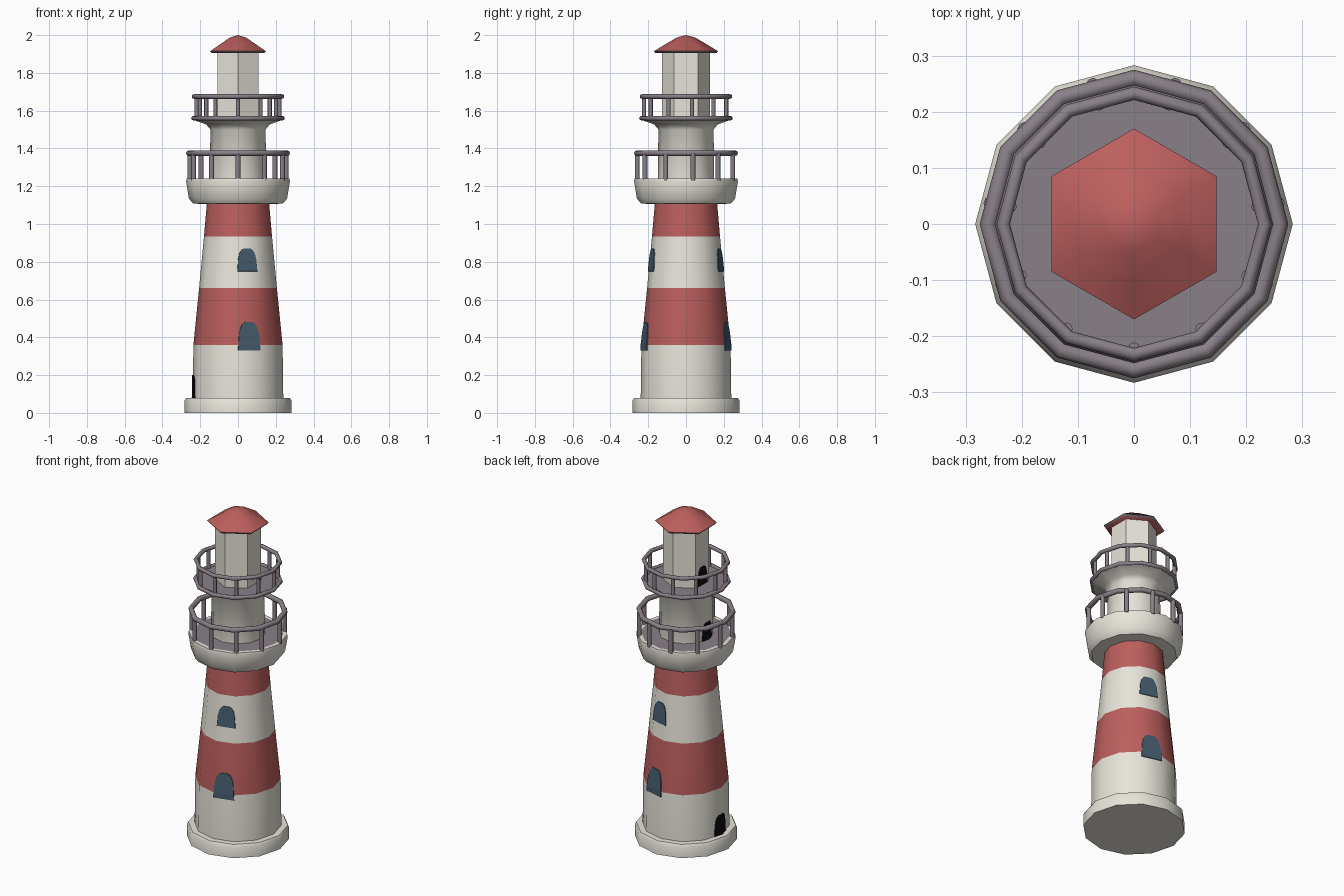
import bpy, bmesh, math
from mathutils import Vector

if "Cube" in bpy.data.objects:
    bpy.data.objects.remove(bpy.data.objects["Cube"])

def material(name, col):
    m = bpy.data.materials.new(name)
    m.diffuse_color = (*col, 1)
    m.use_nodes = True
    m.node_tree.nodes["Principled BSDF"].inputs["Base Color"].default_value = m.diffuse_color
    return m

WHITE = material("white paint", (0.80, 0.775, 0.70))
RED = material("red paint", (0.50, 0.115, 0.11))
GREY = material("grey metal", (0.25, 0.215, 0.245))
BLUE = material("dark blue glass", (0.060, 0.107, 0.155))
BLACK = material("black door", (0.004, 0.004, 0.005))

def finish(ob, angle):
    bpy.ops.object.select_all(action='DESELECT')
    ob.select_set(True)
    bpy.context.view_layer.objects.active = ob
    if angle:
        bpy.ops.object.shade_smooth_by_angle(angle=math.radians(angle))

def make(name, bm, mats, angle):
    bmesh.ops.recalc_face_normals(bm, faces=bm.faces)
    me = bpy.data.meshes.new(name)
    bm.to_mesh(me)
    bm.free()
    for m in mats:
        me.materials.append(m)
    ob = bpy.data.objects.new(name, me)
    bpy.context.collection.objects.link(ob)
    finish(ob, angle)
    return ob

def lathe(name, profile, mats, bands=None, sides=12, phase=0, angle=40):
    """Spin (radius, z) points; bands gives a material index per segment."""
    bm = bmesh.new()
    rings = []
    for r, z in profile:
        if r == 0:
            rings.append([bm.verts.new((0, 0, z))] * sides)
        else:
            rings.append([bm.verts.new((r * math.cos(phase + math.tau * k / sides),
                                        r * math.sin(phase + math.tau * k / sides), z))
                          for k in range(sides)])
    for i, (a, b) in enumerate(zip(rings, rings[1:])):
        for k in range(sides):
            n = (k + 1) % sides
            vs = list(dict.fromkeys((a[k], a[n], b[n], b[k])))
            bm.faces.new(vs).material_index = bands[i] if bands else 0
    return make(name, bm, mats, angle)

def radius_at(profile, z):
    for (r0, z0), (r1, z1) in zip(profile, profile[1:]):
        if z0 <= z <= z1 and z1 > z0:
            return r0 + (r1 - r0) * (z - z0) / (z1 - z0)
    return profile[-1][0]

def arch(name, profile, az, z0, z1, half, mat, sides=12, phase=0):
    """Thin arched plate that follows the many-sided wall."""
    az, step = math.radians(az), math.tau / sides
    bm = bmesh.new()
    rows = []
    for h, w in ((0, 1), (0.2, .97), (0.55, .9), (0.8, .76), (0.93, .58), (1, .36)):
        z = z0 + (z1 - z0) * h
        R = radius_at(profile, z)
        row = []
        for s in (-1, 0, 1):
            th = az + math.atan(s * half * w / (R * math.cos(step / 2)))
            d = (th - phase) % step - step / 2
            r = R * math.cos(step / 2) / math.cos(d) + 0.005
            row.append(bm.verts.new((r * math.cos(th), r * math.sin(th), z)))
        rows.append(row)
    for a, b in zip(rows, rows[1:]):
        for k in (0, 1):
            bm.faces.new((a[k], a[k + 1], b[k + 1], b[k]))
    out = Vector((math.cos(az), math.sin(az), 0))
    ob = make(name, bm, [mat], 0)
    if ob.data.polygons[0].normal.dot(out) < 0:
        ob.data.flip_normals()
    mod = ob.modifiers.new("thickness", 'SOLIDIFY')
    mod.thickness = 0.006
    mod.offset = -1

def rail(name, major, minor, z):
    bpy.ops.mesh.primitive_torus_add(major_radius=major, minor_radius=minor,
                                     major_segments=12, minor_segments=8, location=(0, 0, z))
    ob = bpy.context.object
    ob.name = name
    ob.data.materials.append(GREY)
    finish(ob, 50)

def posts(name, r, thick, z0, z1, count=11):
    for k in range(count):
        a = -math.pi / 2 + math.tau * k / count
        bpy.ops.mesh.primitive_cylinder_add(vertices=8, radius=thick, depth=z1 - z0,
            location=(r * math.cos(a), r * math.sin(a), (z0 + z1) / 2))
        ob = bpy.context.object
        ob.name = f"{name}_{k + 1}"
        ob.data.materials.append(GREY)
        finish(ob, 50)

# Foundation and striped tower
lathe("foundation", [(0, 0), (.283, 0), (.283, .065), (.275, .08), (0, .08)], [WHITE])
tower = [(.24, .07), (.236, .36), (.206, .66), (.18, .935), (.164, 1.12)]
lathe("tower", tower, [WHITE, RED], [0, 1, 0, 1])

# Lower gallery: white bowl with a grey floor and railing
lathe("lower_gallery", [(.15, 1.105), (.238, 1.108), (.260, 1.135), (.275, 1.225), (.272, 1.24),
                        (.25, 1.24), (.13, 1.24)], [WHITE, GREY], [0, 0, 0, 0, 0, 1])
posts("lower_post", .258, .013, 1.23, 1.375)
rail("lower_rail", .260, .015, 1.375)

# Upper tower flaring into the upper gallery
neck = [(.15, 1.2), (.146, 1.5), (.168, 1.527), (.238, 1.552), (.238, 1.562), (0, 1.562)]
lathe("upper_tower", neck, [WHITE, GREY], [0, 0, 0, 1, 1])
rail("upper_gallery_edge", .236, .012, 1.56)
posts("upper_post", .222, .011, 1.56, 1.675)
rail("upper_rail", .233, .012, 1.675)

# Six-sided lantern room and roof
hexa = math.pi / 2
lantern = [(.126, 1.555), (.126, 1.91)]
lathe("lantern_room", lantern, [WHITE], sides=6, phase=hexa, angle=0)
lathe("roof", [(0, 1.905), (.162, 1.905), (.170, 1.915), (.10, 1.957), (.05, 1.987), (0, 2.0)],
      [RED, GREY], [0, 1, 0, 0, 0], sides=6, phase=hexa, angle=62)

# Windows front and back, doors on the left side
for side, az in (("front", -75), ("back", 75)):
    arch(f"{side}_lower_window", tower, az, .33, .48, .06, BLUE)
    arch(f"{side}_upper_window", tower, az, .75, .87, .053, BLUE)
arch("tower_door", tower, 180, .08, .20, .052, BLACK)
arch("lower_gallery_door", neck, 180, 1.24, 1.345, .045, BLACK)
arch("upper_gallery_door", lantern, 180, 1.562, 1.67, .042, BLACK, sides=6, phase=hexa)
